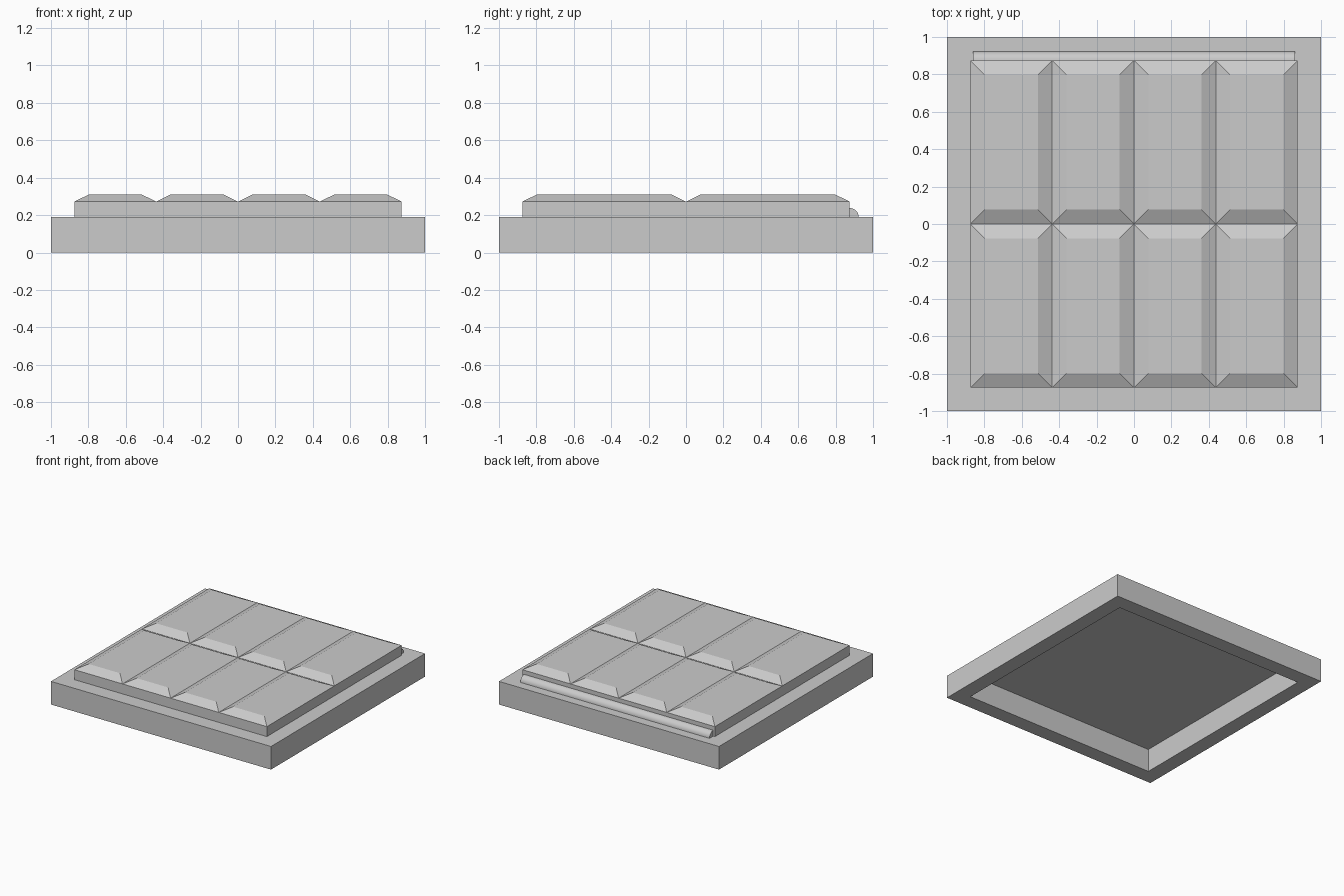
import bpy, bmesh, math

if "Cube" in bpy.data.objects:
    bpy.data.objects.remove(bpy.data.objects["Cube"])

OUTER, INNER = 1.0, 0.875
RIM_Z, SEAM_Z, TOP_Z = 0.19, 0.272, 0.31


def finish(name, bm):
    bmesh.ops.recalc_face_normals(bm, faces=bm.faces)
    mesh = bpy.data.meshes.new(name)
    bm.to_mesh(mesh)
    bm.free()
    obj = bpy.data.objects.new(name, mesh)
    bpy.context.collection.objects.link(obj)
    return obj


def thicken(bm, dz):
    """Turn a flat sheet into a closed slab of height dz."""
    ext = bmesh.ops.extrude_face_region(bm, geom=bm.faces[:], use_keep_orig=True)["geom"]
    verts = [v for v in ext if isinstance(v, bmesh.types.BMVert)]
    bmesh.ops.translate(bm, verts=verts, vec=(0, 0, dz))
    return [f for f in ext if isinstance(f, bmesh.types.BMFace)]


# Open square frame, hollow from below
bm = bmesh.new()
bmesh.ops.create_grid(bm, x_segments=1, y_segments=1, size=OUTER)
centre = bm.faces[:]
bmesh.ops.inset_region(bm, faces=centre, thickness=OUTER - INNER,
                       use_boundary=True, use_even_offset=True)
middle = [f for f in bm.faces if f.calc_center_median().length < 0.01]
bmesh.ops.delete(bm, geom=middle, context='FACES')
thicken(bm, RIM_Z)
finish("base_frame", bm)

# Raised panel of 4 x 2 bevelled tiles
bm = bmesh.new()
bmesh.ops.create_grid(bm, x_segments=4, y_segments=2, size=INNER)
bmesh.ops.translate(bm, verts=bm.verts, vec=(0, 0, RIM_Z))
tiles = thicken(bm, SEAM_Z - RIM_Z)
bmesh.ops.inset_individual(bm, faces=tiles, thickness=0.077, use_even_offset=True)
tops = {v for f in tiles for v in f.verts}
bmesh.ops.translate(bm, verts=list(tops), vec=(0, 0, TOP_Z - SEAM_Z))
finish("tile_panel", bm)

# Quarter-round strip along the back of the panel
bm = bmesh.new()
steps, radius, half = 8, 0.048, 0.86
profile = [(INNER, RIM_Z)]
for i in range(steps + 1):
    a = i / steps * math.pi / 2
    profile.append((INNER + radius * math.cos(a), RIM_Z + radius * math.sin(a)))
face = bm.faces.new([bm.verts.new((-half, y, z)) for y, z in profile])
ext = bmesh.ops.extrude_face_region(bm, geom=[face], use_keep_orig=True)["geom"]
bmesh.ops.translate(bm, verts=[v for v in ext if isinstance(v, bmesh.types.BMVert)],
                    vec=(2 * half, 0, 0))
strip = finish("back_strip", bm)
bpy.context.view_layer.objects.active = strip
strip.select_set(True)
bpy.ops.object.shade_smooth_by_angle(angle=math.radians(30))
